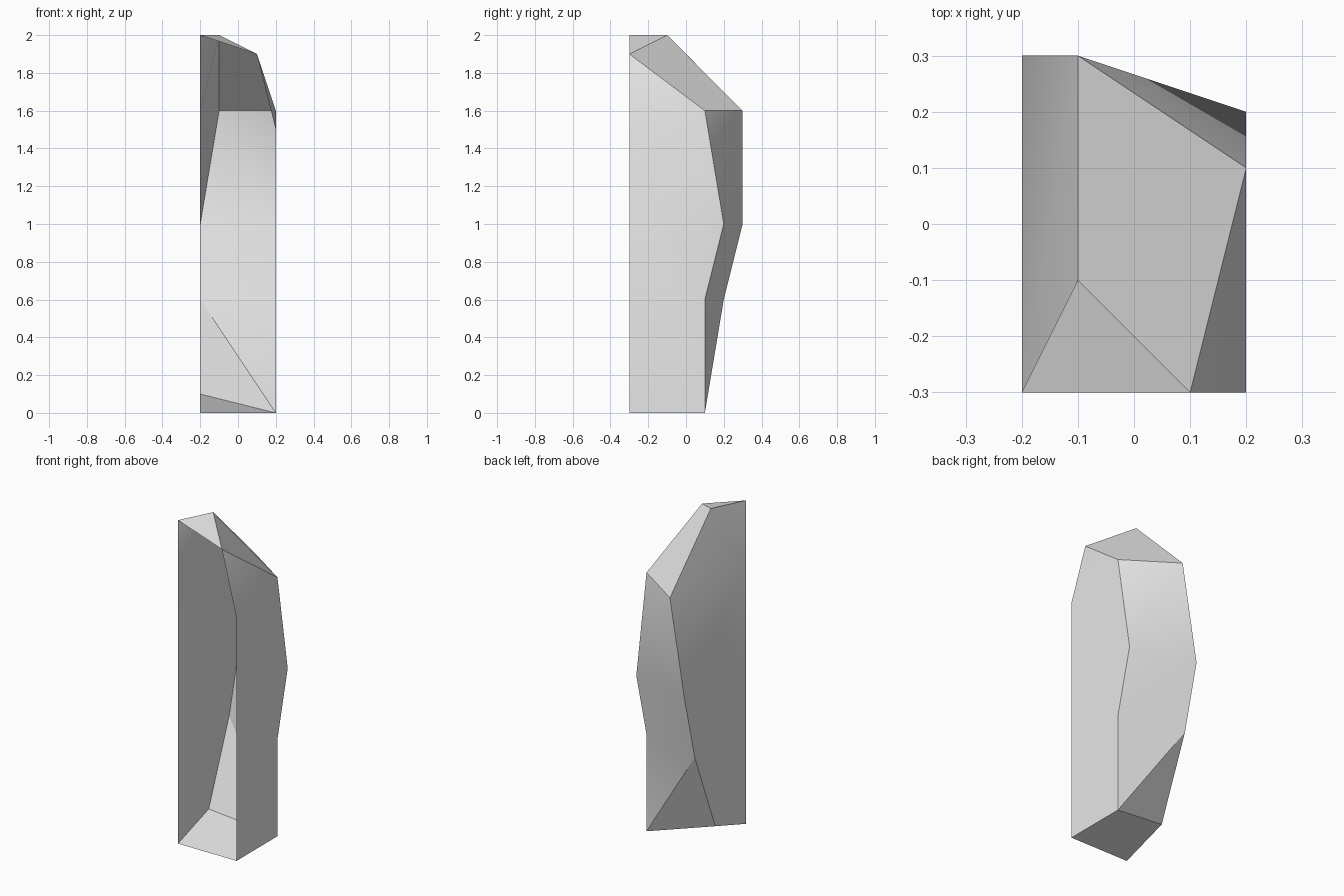
import bpy
import bmesh
import math

cube = bpy.data.objects.get("Cube")
if cube:
    bpy.data.objects.remove(cube, do_unlink=True)

# Single plain grey
grey = bpy.data.materials.new("light_grey")
grey.use_nodes = True
colour = (0.8, 0.8, 0.8, 1)
grey.diffuse_color = colour
grey.node_tree.nodes["Principled BSDF"].inputs["Base Color"].default_value = colour

W, F = 0.2, -0.3  # half width, depth of the open front

# Named corners of the faceted shell
corners = {
    "left_foot_front": (W, F, 0),
    "left_foot_back": (W, 0.1, 0),
    "left_knee": (W, 0.1, 0.6),
    "left_waist": (W, 0.2, 1),
    "left_shoulder": (W, 0.1, 1.6),
    "left_front_top": (W, F, 1.5),
    "right_foot_front": (-W, F, 0),
    "right_foot_back": (-W, 0, 0.1),
    "right_knee": (-W, 0.2, 0.6),
    "right_waist": (-W, 0.3, 1),
    "right_shoulder": (-0.1, 0.3, 1.6),
    "right_front_top": (-W, F, 1.6),
    "peak_front": (-W, F, 2),
    "peak_back": (-0.1, -0.1, 2),
    "brow": (0.1, F, 1.9),
}

# Facets; the front stays open
facets = [
    # underside
    "right_foot_front right_foot_back left_foot_back left_foot_front",
    # left side
    "left_foot_front left_foot_back left_knee left_waist left_shoulder left_front_top",
    "left_front_top left_shoulder brow",
    # right side
    "right_foot_front right_front_top right_waist right_knee right_foot_back",
    "right_front_top peak_back right_shoulder right_waist",
    "right_front_top peak_front peak_back",
    # back
    "right_foot_back right_knee left_foot_back",
    "left_foot_back right_knee left_knee",
    "left_knee right_knee right_waist left_waist",
    "left_waist right_waist right_shoulder",
    "left_waist right_shoulder left_shoulder",
    # top
    "peak_front brow peak_back",
    "peak_back brow left_shoulder right_shoulder",
]

bm = bmesh.new()
verts = {name: bm.verts.new(co) for name, co in corners.items()}
faces = [bm.faces.new([verts[n] for n in names.split()]) for names in facets]
bmesh.ops.recalc_face_normals(bm, faces=faces)
bm.normal_update()
if faces[0].normal.z > 0:
    bmesh.ops.reverse_faces(bm, faces=faces)

mesh = bpy.data.meshes.new("faceted_rock_shell")
bm.to_mesh(mesh)
bm.free()
mesh.materials.append(grey)
shell = bpy.data.objects.new("faceted_rock_shell", mesh)
bpy.context.collection.objects.link(shell)

# Soften shallow creases only
bpy.ops.object.select_all(action="DESELECT")
shell.select_set(True)
bpy.context.view_layer.objects.active = shell
bpy.ops.object.shade_smooth_by_angle(angle=math.radians(30))
